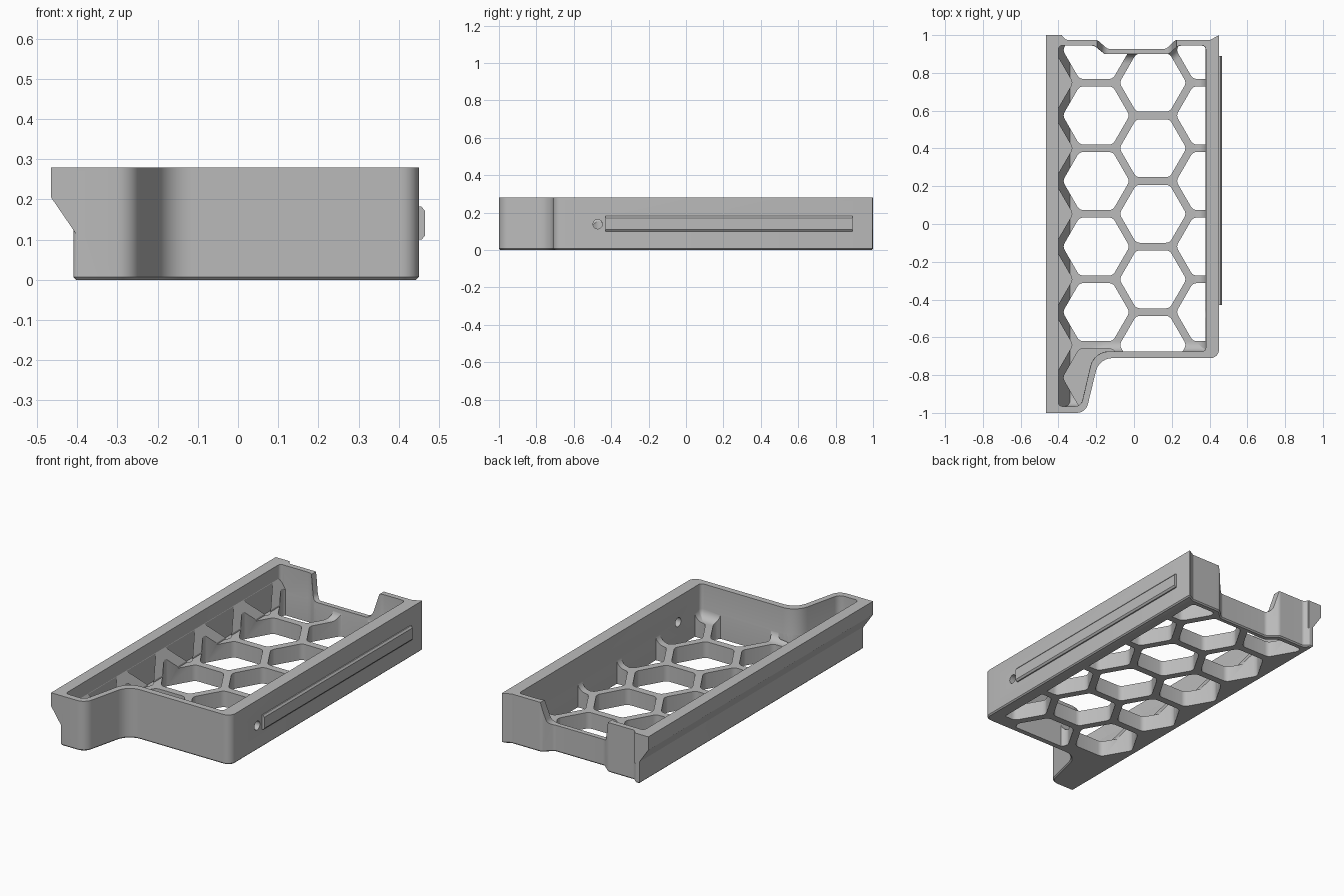
import bpy, bmesh, math
from mathutils import Vector, Matrix

if "Cube" in bpy.data.objects:
    bpy.data.objects.remove(bpy.data.objects["Cube"], do_unlink=True)

grey = bpy.data.materials.new("plain grey")
grey.use_nodes = True
grey.diffuse_color = (0.5, 0.5, 0.5, 1)
grey.node_tree.nodes["Principled BSDF"].inputs["Base Color"].default_value = (0.5, 0.5, 0.5, 1)


def rounded(corners, inset=0.0, seg=6):
    """Counter-clockwise outline from (x, y, radius) corners, moved inwards by inset."""
    n = len(corners)
    pts = [Vector(c[:2]) for c in corners]
    dirs = [(pts[(i + 1) % n] - pts[i]).normalized() for i in range(n)]
    moved, turns = [], []
    for i in range(n):
        d0, d1 = dirs[i - 1], dirs[i]
        turn = math.atan2(d0.x * d1.y - d0.y * d1.x, d0.dot(d1))
        side = Vector((-d0.y - d1.y, d0.x + d1.x)).normalized()
        moved.append(pts[i] + side * inset / math.cos(turn / 2))
        turns.append(turn)
    out = []
    for i in range(n):
        d0, d1, turn = dirs[i - 1], dirs[i], turns[i]
        sign = 1 if turn > 0 else -1
        radius = max(corners[i][2] - sign * inset, 0.003)
        room = 0.45 * min((moved[i] - moved[i - 1]).length, (moved[(i + 1) % n] - moved[i]).length)
        tan = math.tan(abs(turn) / 2)
        radius = min(radius, room / tan)
        start = moved[i] - d0 * radius * tan
        centre = start + Vector((-d0.y, d0.x)) * sign * radius
        for k in range(seg + 1):
            out.append(centre + Matrix.Rotation(turn * k / seg, 2) @ (start - centre))
    return out


def add_loft(bm, layers, place):
    rings = [[bm.verts.new(place(p[0], p[1], h)) for p in outline] for h, outline in layers]
    n = len(rings[0])
    for low, high in zip(rings, rings[1:]):
        for i in range(n):
            j = (i + 1) % n
            bm.faces.new((low[i], low[j], high[j], high[i]))
    bm.faces.new(rings[0][::-1])
    bm.faces.new(rings[-1])


def solid(name, lofts, place=lambda a, b, h: (a, b, h)):
    bm = bmesh.new()
    for layers in lofts:
        add_loft(bm, layers, place)
    bmesh.ops.recalc_face_normals(bm, faces=bm.faces)
    mesh = bpy.data.meshes.new(name)
    bm.to_mesh(mesh)
    bm.free()
    mesh.materials.append(grey)
    obj = bpy.data.objects.new(name, mesh)
    bpy.context.collection.objects.link(obj)
    return obj


def along_y(a, b, h):
    return (a, h, b)


def along_x(a, b, h):
    return (h, a, b)


def combine(target, tool, operation):
    mod = target.modifiers.new("combine", "BOOLEAN")
    mod.operation, mod.solver, mod.object = operation, "EXACT", tool
    bpy.context.view_layer.update()
    result = target.evaluated_get(bpy.context.evaluated_depsgraph_get())
    mesh = bpy.data.meshes.new_from_object(result)
    target.modifiers.clear()
    target.data = mesh
    bpy.data.objects.remove(tool, do_unlink=True)


HEIGHT, FLOOR, COVE = 0.28, 0.09, 0.05

# Outer shell with a small chamfer under it
outer = [(-0.41, -1, 0.012), (-0.255, -1, 0.06), (-0.185, -0.71, 0.09), (0.45, -0.71, 0.045),
         (0.45, 1, 0), (0.405, 0.975, 0.02), (0.22, 0.975, 0.03), (0.17, 0.927, 0.03),
         (-0.14, 0.927, 0.03), (-0.195, 0.975, 0.03), (-0.36, 0.975, 0.02),
         (-0.385, 1, 0.01), (-0.41, 1, 0)]
tray = solid("tray", [[(0, rounded(outer, 0.007)), (0.007, rounded(outer)), (HEIGHT, rounded(outer))]])

# Overhanging side lip
lip = [(-0.38, HEIGHT), (-0.465, HEIGHT), (-0.465, 0.205), (-0.4, 0.11), (-0.38, 0.11)]
combine(tray, solid("lip", [[(-1, lip), (1, lip)]], along_y), "UNION")

# Cavity with a cove where the walls meet the floor
inner = [(-0.4, -0.965, 0.02), (-0.28, -0.965, 0.04), (-0.212, -0.675, 0.1), (0.38, -0.675, 0.02),
         (0.38, 0.945, 0.02), (0.235, 0.945, 0.04), (0.185, 0.9, 0.03), (-0.155, 0.9, 0.03),
         (-0.21, 0.945, 0.04), (-0.4, 0.945, 0.02)]
layers = []
for k in range(7):
    a = math.pi / 2 * k / 6
    layers.append((FLOOR + COVE * (1 - math.cos(a)), rounded(inner, COVE * (1 - math.sin(a)))))
layers.append((0.4, rounded(inner)))
combine(tray, solid("cavity", [layers]), "DIFFERENCE")

# Sloping inner bracket under the lip
wedge = [(-0.405, 0.21), (-0.405, 0.07), (-0.34, 0.07), (-0.34, 0.1)]
combine(tray, solid("bracket", [[(-0.98, wedge), (0.96, wedge)]], along_y), "UNION")

# Honeycomb openings: through the floor, and blind beside the lip
PITCH = 0.347
STEP = PITCH * math.sqrt(3) / 2


def hexagon(cx, cy, bottom):
    r = (PITCH - 0.04) / math.sqrt(3)
    ring = [(cx + r * math.cos(math.pi * k / 3), cy + r * math.sin(math.pi * k / 3), 0.035)
            for k in range(6)]
    outline = rounded(ring, seg=4)
    return [(bottom, outline), (0.26, outline)]


cells = []
for col in range(-2, 2):
    for row in range(6):
        cx = 0.1 + col * STEP
        cy = 0.748 - PITCH * row + (PITCH / 2 if col % 2 else 0)
        if col == 1 and row == 5 or col % 2 == 0 and row == 5:
            continue
        blind = col == -2 or row == 5
        cells.append(hexagon(cx, cy, 0.05 if blind else -0.1))
honeycomb = solid("honeycomb", cells)
limit = rounded(inner, 0.001)
combine(honeycomb, solid("limit", [[(-0.2, limit), (0.5, limit)]]), "INTERSECT")
combine(tray, honeycomb, "DIFFERENCE")

# Lowered notch in the back wall
notch = rounded([(-0.165, 0.15, 0.04), (0.195, 0.15, 0.04), (0.235, 0.32, 0), (-0.205, 0.32, 0)])
combine(tray, solid("notch", [[(0.86, notch), (1.1, notch)]], along_y), "DIFFERENCE")

# Round hole through the thick side wall
circle = [(-0.472 + 0.025 * math.cos(t * math.pi / 12), 0.138 + 0.025 * math.sin(t * math.pi / 12))
          for t in range(24)]
combine(tray, solid("hole", [[(0.3, circle), (0.5, circle)]], along_x), "DIFFERENCE")

# Raised guide rail on the outside of the thick wall
rail = [(0.445, 0.1), (0.457, 0.1), (0.465, 0.11), (0.465, 0.172), (0.457, 0.182), (0.445, 0.182)]
guide = solid("guide_rail", [[(-0.43, rail), (0.89, rail)]], along_y)

# Soft shading on curves, crisp edges elsewhere
bpy.ops.object.select_all(action="DESELECT")
for obj in (tray, guide):
    obj.select_set(True)
bpy.context.view_layer.objects.active = tray
bpy.ops.object.shade_smooth_by_angle()
